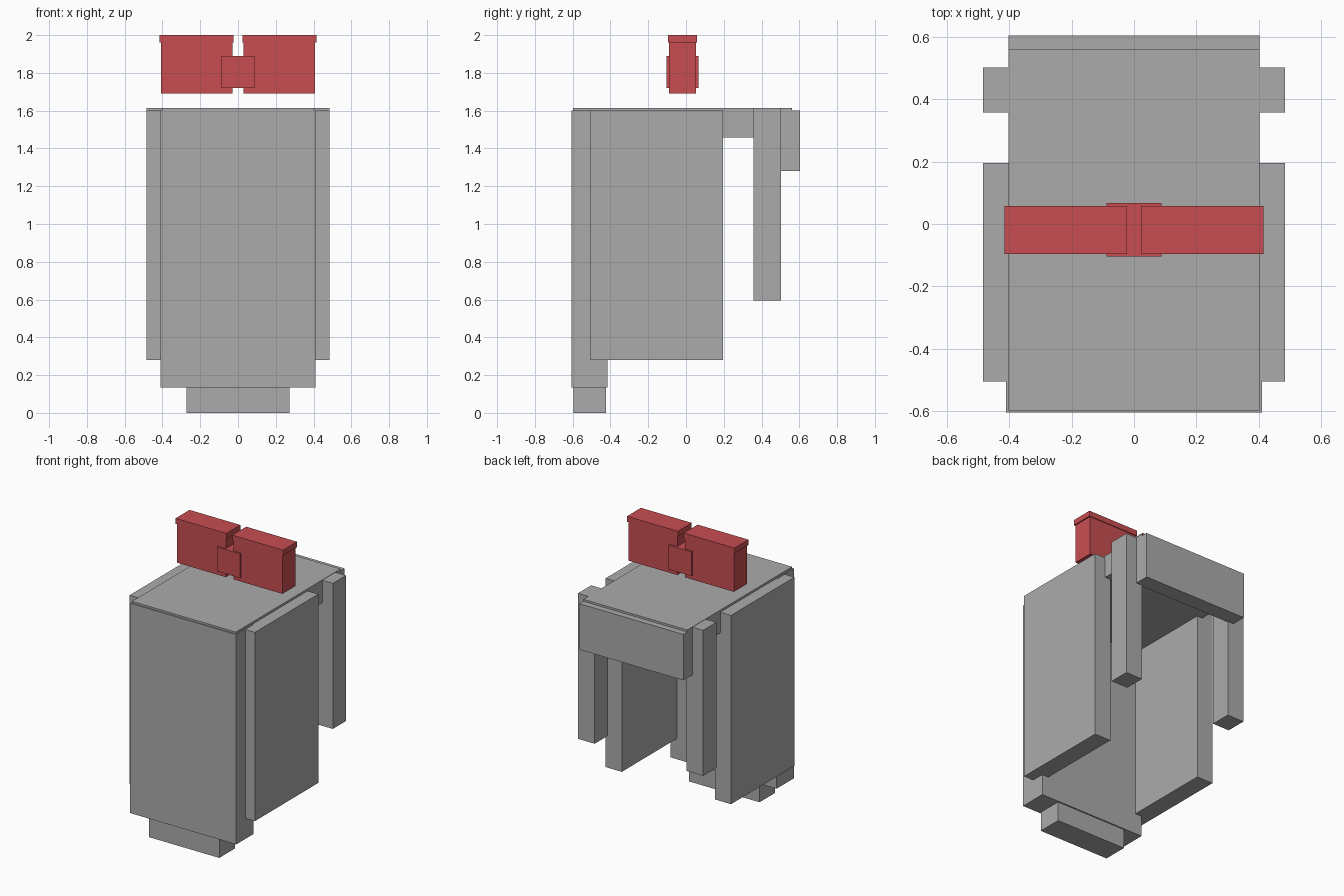
import bpy

cube = bpy.data.objects.get("Cube")
if cube:
    bpy.data.objects.remove(cube, do_unlink=True)


def material(name, rgb):
    mat = bpy.data.materials.new(name)
    mat.use_nodes = True
    mat.diffuse_color = (*rgb, 1)
    mat.node_tree.nodes["Principled BSDF"].inputs["Base Color"].default_value = (*rgb, 1)
    return mat


GREY = material("grey", (0.41, 0.41, 0.41))
RED = material("red", (0.58, 0.076, 0.084))


def box(name, x, y, z, mat):
    """Axis-aligned box from (min, max) pairs."""
    bpy.ops.mesh.primitive_cube_add(size=1, location=[(a + b) / 2 for a, b in (x, y, z)])
    obj = bpy.context.object
    obj.name = name
    obj.scale = [b - a for a, b in (x, y, z)]
    bpy.ops.object.transform_apply(location=False, rotation=False, scale=True)
    obj.data.materials.append(mat)
    return obj


def pair(name, x, y, z, mat):
    """Matching boxes on both sides of the centre plane."""
    box("left_" + name, x, y, z, mat)
    box("right_" + name, (-x[1], -x[0]), y, z, mat)


# Body: front panel with foot, top slab and back apron
box("front_panel", (-0.41, 0.41), (-0.605, -0.415), (0.135, 1.602), GREY)
box("front_foot", (-0.272, 0.272), (-0.595, -0.424), (0, 0.14), GREY)
box("top_slab", (-0.402, 0.402), (-0.598, 0.56), (1.457, 1.615), GREY)
box("back_apron", (-0.402, 0.402), (0.495, 0.604), (1.28, 1.601), GREY)

# Side panels and back legs
pair("side_panel", (0.36, 0.485), (-0.505, 0.195), (0.28, 1.6), GREY)
pair("back_leg", (0.355, 0.484), (0.357, 0.502), (0.595, 1.613), GREY)

# Floating bow: two capped blocks joined by a centre knot
pair("bow_block", (0.03, 0.408), (-0.091, 0.053), (1.69, 1.97), RED)
pair("bow_cap", (0.023, 0.416), (-0.096, 0.058), (1.962, 2.0), RED)
box("bow_knot", (-0.088, 0.088), (-0.104, 0.067), (1.72, 1.89), RED)
